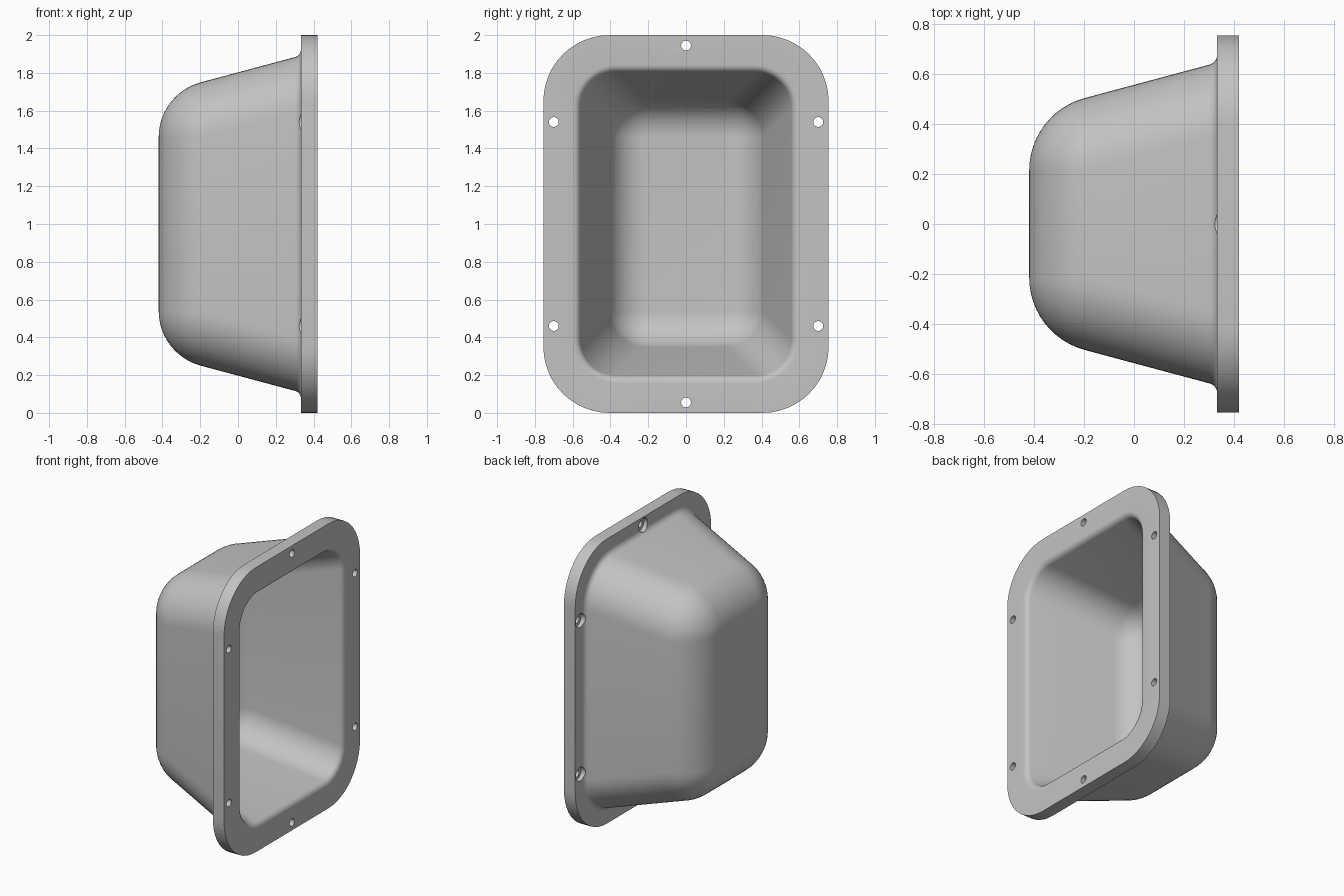
import bpy, bmesh
from math import sin, cos, pi, radians
from mathutils import Matrix

cube = bpy.data.objects.get("Cube")
if cube:
    bpy.data.objects.remove(cube, do_unlink=True)

grey = bpy.data.materials.new("light_grey")
grey.use_nodes = True
grey.diffuse_color = (0.55, 0.55, 0.55, 1)
grey.node_tree.nodes["Principled BSDF"].inputs["Base Color"].default_value = (0.55, 0.55, 0.55, 1)

CORE_Y, CORE_Z, MID = 0.215, 0.46, 1.0   # half size of the flat floor, height of centre
BACK, FACE = 0.333, 0.42                 # flange planes
ARC_X, DRAFT, FILLET = -0.12, radians(15), 0.04
STEPS = 12


def shell_profile(radius, x_end):
    """Rounded floor edge, drafted wall and rim fillet: (x, outward offset, corner radius)."""
    pts = []
    for i in range(STEPS + 1):
        a = (pi / 2 - DRAFT) * i / STEPS
        pts.append((ARC_X - radius * cos(a), radius * sin(a), radius * sin(a)))
    x0, e0, r0 = pts[-1]
    slope = sin(DRAFT) / cos(DRAFT)
    cx = x_end - FILLET
    e_start = e0 + slope * (cx + FILLET * sin(DRAFT) - x0)
    ce = e_start + FILLET * cos(DRAFT)
    for i in range(7):
        a = DRAFT + (pi / 2 - DRAFT) * i / 6
        e = ce - FILLET * cos(a)
        pts.append((cx + FILLET * sin(a), e, r0 + e - e_start))
    return pts


def ring(bm, x, e, r):
    """Rounded rectangle of vertices in a plane of constant x."""
    verts = []
    for k, (sy, sz) in enumerate(((1, 1), (-1, 1), (-1, -1), (1, -1))):
        for i in range(STEPS + 1):
            a = pi / 2 * (k + i / STEPS)
            verts.append(bm.verts.new((x, sy * (CORE_Y + e - r) + r * cos(a),
                                       MID + sz * (CORE_Z + e - r) + r * sin(a))))
    return verts


# Hollow tub and flange, lofted from outside floor to inside floor
flange = [(BACK, 0.54, 0.35), (FACE, 0.54, 0.35)]
profile = shell_profile(0.3, BACK) + flange + shell_profile(0.2, FACE)[::-1]
bm = bmesh.new()
rings = [ring(bm, *p) for p in profile]
for a, b in zip(rings, rings[1:]):
    for i in range(len(a)):
        j = (i + 1) % len(a)
        bm.faces.new((a[i], a[j], b[j], b[i]))
bm.faces.new(rings[0])
bm.faces.new(rings[-1])
bmesh.ops.remove_doubles(bm, verts=bm.verts, dist=1e-4)
bmesh.ops.recalc_face_normals(bm, faces=bm.faces)
mesh = bpy.data.meshes.new("flanged_tub")
bm.to_mesh(mesh)
bm.free()
mesh.materials.append(grey)
tub = bpy.data.objects.new("flanged_tub", mesh)
bpy.context.collection.objects.link(tub)


def cutter(name, radius, x0, x1):
    """Six cylinders along x at the bolt positions."""
    bm = bmesh.new()
    for y, z in ((0, 0.945), (0, -0.945), (0.7, 0.54), (-0.7, 0.54), (0.7, -0.54), (-0.7, -0.54)):
        place = Matrix.Translation(((x0 + x1) / 2, y, MID + z)) @ Matrix.Rotation(pi / 2, 4, 'Y')
        bmesh.ops.create_cone(bm, cap_ends=True, segments=24, radius1=radius, radius2=radius,
                              depth=x1 - x0, matrix=place)
    me = bpy.data.meshes.new(name)
    bm.to_mesh(me)
    bm.free()
    me.materials.append(grey)
    ob = bpy.data.objects.new(name, me)
    bpy.context.collection.objects.link(ob)
    ob.hide_render = True
    return ob


# Bolt holes with counterbores on the tub side
bpy.ops.object.select_all(action='DESELECT')
bpy.context.view_layer.objects.active = tub
tub.select_set(True)
for args in (("bolt_hole_cutter", 0.026, 0.25, 0.5), ("counterbore_cutter", 0.048, 0.25, 0.36)):
    tool = cutter(*args)
    mod = tub.modifiers.new(tool.name, 'BOOLEAN')
    mod.operation, mod.solver, mod.object = 'DIFFERENCE', 'EXACT', tool
    bpy.ops.object.modifier_apply(modifier=mod.name)
    bpy.data.objects.remove(tool, do_unlink=True)

bpy.ops.object.shade_smooth_by_angle(angle=radians(30))
